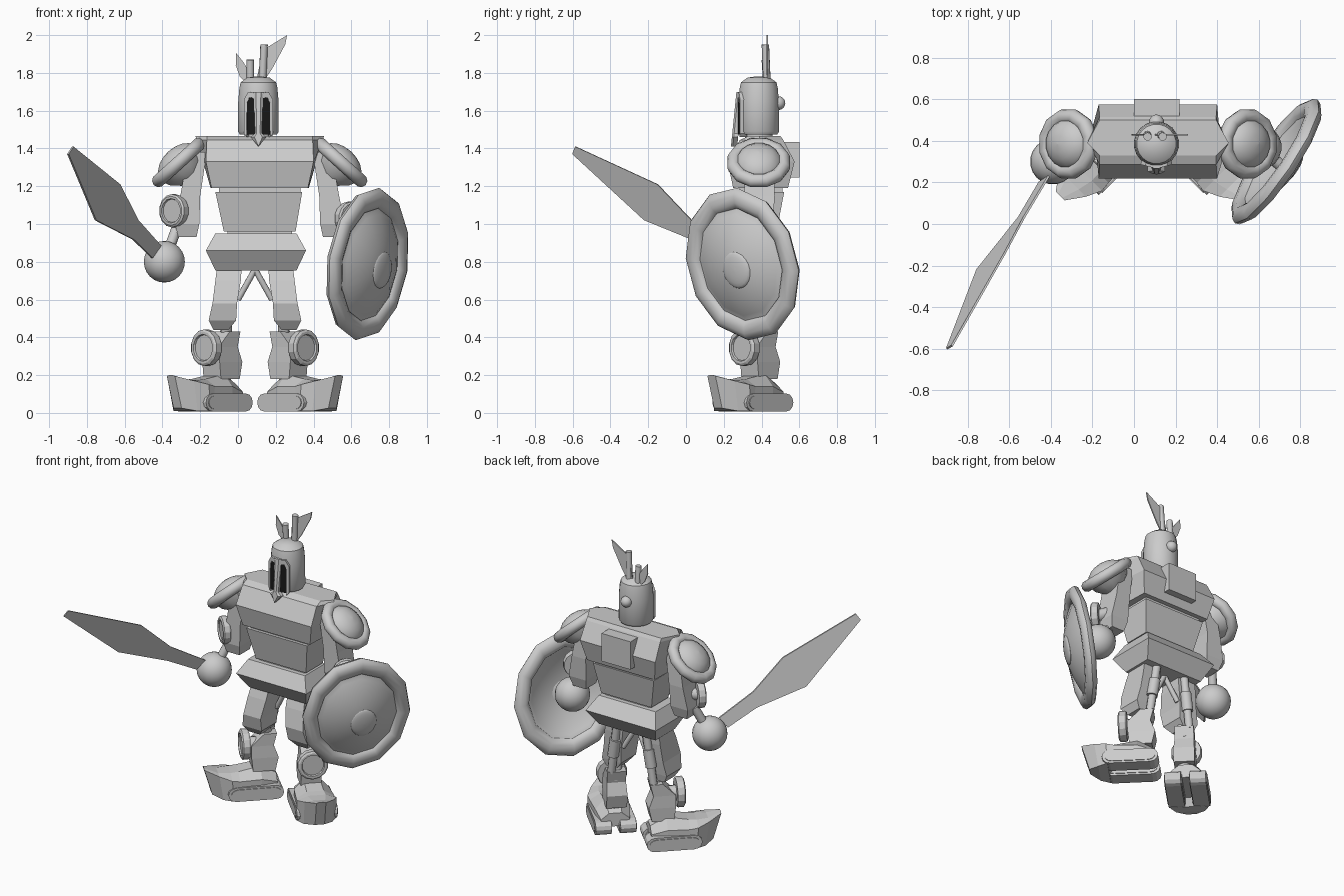
import bpy, bmesh, math
from mathutils import Vector as V, Matrix as M

if "Cube" in bpy.data.objects:
    bpy.data.objects.remove(bpy.data.objects["Cube"])

black = bpy.data.materials.new("black")
black.diffuse_color = (0.01, 0.01, 0.01, 1)
black.use_nodes = True
black.node_tree.nodes["Principled BSDF"].inputs["Base Color"].default_value = black.diffuse_color
I = M.Identity(4)


def loft(name, rings, mat=I, smooth=False, closed=False, color=None):
    n, k = len(rings[0]), len(rings)
    verts = [mat @ V(p) for r in rings for p in r]
    faces = [(i * n + j, i * n + (j + 1) % n, (i + 1) % k * n + (j + 1) % n, (i + 1) % k * n + j)
             for i in range(k if closed else k - 1) for j in range(n)]
    if not closed:
        faces += [tuple(range(n)), tuple(range((k - 1) * n, k * n))]
    me = bpy.data.meshes.new(name)
    me.from_pydata(verts, [], faces)
    bm = bmesh.new()
    bm.from_mesh(me)
    bmesh.ops.recalc_face_normals(bm, faces=bm.faces)
    bm.to_mesh(me)
    bm.free()
    ob = bpy.data.objects.new(name, me)
    bpy.context.collection.objects.link(ob)
    if color:
        me.materials.append(color)
    if smooth:
        bpy.ops.object.select_all(action='DESELECT')
        ob.select_set(True)
        bpy.context.view_layer.objects.active = ob
        bpy.ops.object.shade_smooth_by_angle(angle=math.radians(40))
    return ob


def lathe(name, prof, segs, mat=I, **kw):
    return loft(name, [[(r * math.cos(2 * math.pi * (j + .5) / segs), r * math.sin(2 * math.pi * (j + .5) / segs), h)
                        for j in range(segs)] for r, h in prof], mat, **kw)


def axis(p, d):
    return M.Translation(p) @ V(d).to_track_quat('Z', 'Y').to_matrix().to_4x4()


def rod(name, p, q, r, mat=I, segs=10):
    d = V(q) - V(p)
    lathe(name, [(r, 0), (r, d.length)], segs, mat @ axis(p, d), smooth=True)


def blocks(name, levels, mat=I):
    # stacked rectangles: z, x0, x1, y0, y1
    loft(name, [[(a, c, z), (b, c, z), (b, d, z), (a, d, z)] for z, a, b, c, d in levels], mat)


def prism(name, pts, a, b, mat=I, color=None):
    # profile in x,z extruded along y
    loft(name, [[(x, y, z) for x, z in pts] for y in (a, b)], mat, color=color)


def ball(name, p, r, mat=I, flat=1.0):
    prof = [(max(r * math.sin(t), 1e-4), -r * math.cos(t) * flat) for t in [math.pi * i / 12 for i in range(13)]]
    lathe(name, prof, 20, mat @ M.Translation(p), smooth=True)


def ring(name, R, r, mat, segs=12, n=10, flat=1.0):
    lathe(name, [(R + r * math.cos(2 * math.pi * i / n), flat * r * math.sin(2 * math.pi * i / n)) for i in range(n)],
          segs, mat, closed=True, smooth=True)


def pad(name, p, d, R, t, mat):
    # round guard with a raised rim
    lathe(name, [(R * .95, -t), (R, -t * .6), (R, t * .7), (R * .88, t), (R * .74, t), (R * .7, t * .6)], 14,
          mat @ axis(p, d))


# torso: six-sided chest, widest at mid depth
C = M.Translation((.115, 0, 0))
loft("chest", [[(-a, c, z), (a, c, z), (b, .39, z), (a, d, z), (-a, d, z), (-b, .39, z)] for z, a, b, c, d in
               [(1.19, .255, .26, .25, .54), (1.33, .285, .30, .22, .575), (1.445, .28, .335, .285, .515),
                (1.465, .28, .34, .33, .50)]], C)
blocks("chest_seam", [(1.16, -.215, .215, .28, .51), (1.20, -.215, .215, .28, .51)], C)
blocks("abdomen", [(.96, -.19, .19, .30, .48), (1.17, -.235, .225, .26, .52)], C)
blocks("waist", [(.93, -.17, .17, .31, .47), (.97, -.17, .17, .31, .47)], C)
C2 = M.Translation((.095, 0, 0))
blocks("pelvis", [(.755, -.215, .215, .29, .50), (.86, -.265, .265, .222, .57), (.95, -.215, .215, .28, .50)], C2)
blocks("backpack", [(1.245, 0, .22, .49, .60), (1.435, 0, .22, .49, .60)])

# head and visor
H = M.Translation((.108, .385, 0))
rod("neck", (0, 0, 1.42), (0, 0, 1.50), .075, H, 16)
lathe("helmet", [(.10, 1.475), (.109, 1.49), (.108, 1.65), (.102, 1.72), (.095, 1.75), (.06, 1.775), (.01, 1.782)],
      20, H, smooth=True)
for s in (-1, 1):
    S = H @ M.Diagonal((s, 1, 1, 1)) @ M.Translation((0, -.098, 0)) @ M.Rotation(.25, 4, 'Z')
    prism("eye_slot", [(.014, 1.475), (.064, 1.475), (.06, 1.64), (.045, 1.67), (.018, 1.665)], -.016, .01, S, black)
    prism("cheek_frame", [(.06, 1.46), (.074, 1.48), (.074, 1.66), (.05, 1.70), (.0, 1.69), (.0, 1.665),
                          (.045, 1.67), (.058, 1.64)], -.02, .02, S)
loft("nose_guard", [[(x * k, y + (1.70 - z) * -.10, z) for x, z in
                     [(-.026, 1.70), (.026, 1.70), (.018, 1.48), (.042, 1.46), (0, 1.41), (-.042, 1.46), (-.018, 1.48)]]
                    for k, y in ((1, -.085), (1, -.108), (.5, -.118))], H)
ball("helmet_knob", (0, .105, 1.64), .036, H)

# crest
rod("crest_tube_short", (.065, .43, 1.72), (.065, .42, 1.87), .02)
rod("crest_tube_tall", (.128, .43, 1.72), (.138, .42, 1.95), .02)
prism("feather_small", [(-.01, 1.905), (.03, 1.855), (.075, 1.78), (.04, 1.75), (.01, 1.78), (-.012, 1.84)], .425, .433)
prism("feather_large", [(.26, 2.0), (.25, 1.95), (.18, 1.82), (.14, 1.76), (.10, 1.77), (.13, 1.92)], .425, .433)

# shoulders and arms
for s, side in ((-1, "left"), (1, "right")):
    S = C @ M.Diagonal((s, 1, 1, 1))
    A = S @ axis((.43, .385, 1.325), (.67, 0, .74)) @ M.Diagonal((1, 1.07, 1, 1))
    ring(side + "_shoulder_ring", .135, .036, A)
    lathe(side + "_shoulder_dome", [(.125, -.03), (.12, .015), (.105, .04), (.075, .063), (.04, .075), (.001, .08)],
          16, A, smooth=True)
    lathe(side + "_shoulder_base", [(.06, -.11), (.11, -.06), (.135, 0)], 12, A, smooth=True)
    blocks(side + "_arm", [(.93, .335, .43, .33, .44), (1.0, .32, .45, .31, .46), (1.15, .315, .42, .31, .47),
                           (1.38, .28, .38, .31, .46)], S)
    px, pz = (.455, 1.07) if s < 0 else (.475, 1.03)
    pad(side + "_elbow_pad", (px, .335, pz), (.65, -.76, 0), .088, .024, S)
    rod(side + "_elbow_joint", (.39, .38, 1.07), (px, .335, pz), .04, S)
for side, a, h in (("left", (-.32, .37, .99), (-.39, .30, .80)), ("right", (.50, .39, .99), (.60, .37, .83))):
    rod(side + "_wrist", a, h, .028)
    ball(side + "_hand", h, .11)

# sword, a thin flat blade
blade = [(-.41, .23, .885), (-.53, .03, 1.02), (-.627, -.15, 1.21), (-.875, -.585, 1.41), (-.90, -.60, 1.37),
         (-.754, -.22, 1.02), (-.555, .03, .918), (-.455, .20, .82)]
t = V((.85, -.50, .0)).normalized() * .005
loft("sword", [[V(p) - t for p in blade], [V(p) + t for p in blade]])

# shield
Sh = axis((.685, .30, .788), (.82, -.57, -.17)) @ M.Rotation(.2, 4, 'Z') @ M.Diagonal((.86, 1, 1, 1))
ring("shield_rim", .355, .058, Sh, flat=.65)
front = [(.36, .0), (.30, .015), (.275, .03), (.20, .062), (.12, .085), (.05, .095), (.001, .097)]
lathe("shield_dish", [(r, h - .02) for r, h in reversed(front)] + front, 12, Sh, smooth=True)
ball("shield_boss", (.015, -.02, .085), .10, Sh, .22)
rod("shield_grip", (.60, .37, .83), (.72, .27, .78), .03)

# legs, mirrored; feet turned outward by 45 degrees
track = [(.125 * c + .05 * math.cos(math.radians(a)), .055 + .047 * math.sin(math.radians(a)))
         for c, a0 in ((1, -90), (-1, 90)) for a in range(a0, a0 + 181, 30)]
for s, side in ((-1, "left"), (1, "right")):
    S = M.Translation((.09, 0, 0)) @ M.Diagonal((s, 1, 1, 1))
    blocks(side + "_thigh", [(.44, .14, .22, .31, .42), (.49, .10, .245, .27, .43), (.58, .095, .225, .25, .44),
                             (.70, .075, .21, .28, .45), (.78, .07, .20, .31, .45)], S)
    rod(side + "_thigh_piston", (.11, .46, .77), (.16, .45, .42), .026, S)
    rod(side + "_thigh_sleeve", (.125, .457, .66), (.145, .453, .54), .036, S)
    rod(side + "_hip_strut", (.0, .40, .76), (.09, .42, .60), .016, S)
    rod(side + "_knee_rod", (.15, .38, .50), (.155, .42, .36), .03, S)
    F = S @ M.Translation((.226, .354, 0)) @ M.Rotation(-math.pi / 4, 4, 'Z')
    # shin in foot axes: forward is x
    blocks(side + "_shin", [(.18, -.13, .01, -.075, .055), (.27, -.15, .02, -.075, .055), (.35, -.12, .02, -.07, .05),
                            (.43, -.14, -.06, -.07, .05)], F)
    rod(side + "_shin_joint", (-.03, -.01, .34), (.04, -.01, .34), .05, F)
    pad(side + "_knee_pad", (.055, -.01, .345), (1, 0, 0), .097, .026, F)
    rod(side + "_ankle", (-.06, -.01, .12), (-.06, -.01, .24), .05, F)
    # foot body and toe wedge, sections along x: half width, bottom, top
    loft(side + "_foot", [[(x0, -w, b), (x0, w, b), (x1, w, t1), (x1, w * .45, t2), (x1, -w * .45, t2), (x1, -w, t1)]
                          for x0, x1, w, b, t1, t2 in ((-.14, -.14, .09, .06, .11, .15), (-.04, -.04, .11, .06, .14, .205),
                                                       (.11, .10, .12, .06, .14, .18), (.14, .15, .125, .01, .15, .175),
                                                       (.20, .225, .09, .01, .17, .175), (.26, .31, .03, .025, .195, .20))], F)
    for y in (-.078, .078):
        prism(side + "_track", track, y - .05, y + .05, F)
        prism(side + "_track_panel", [(x * .9, .055 + (z - .055) * .75) for x, z in track], y - .055, y + .055, F)
